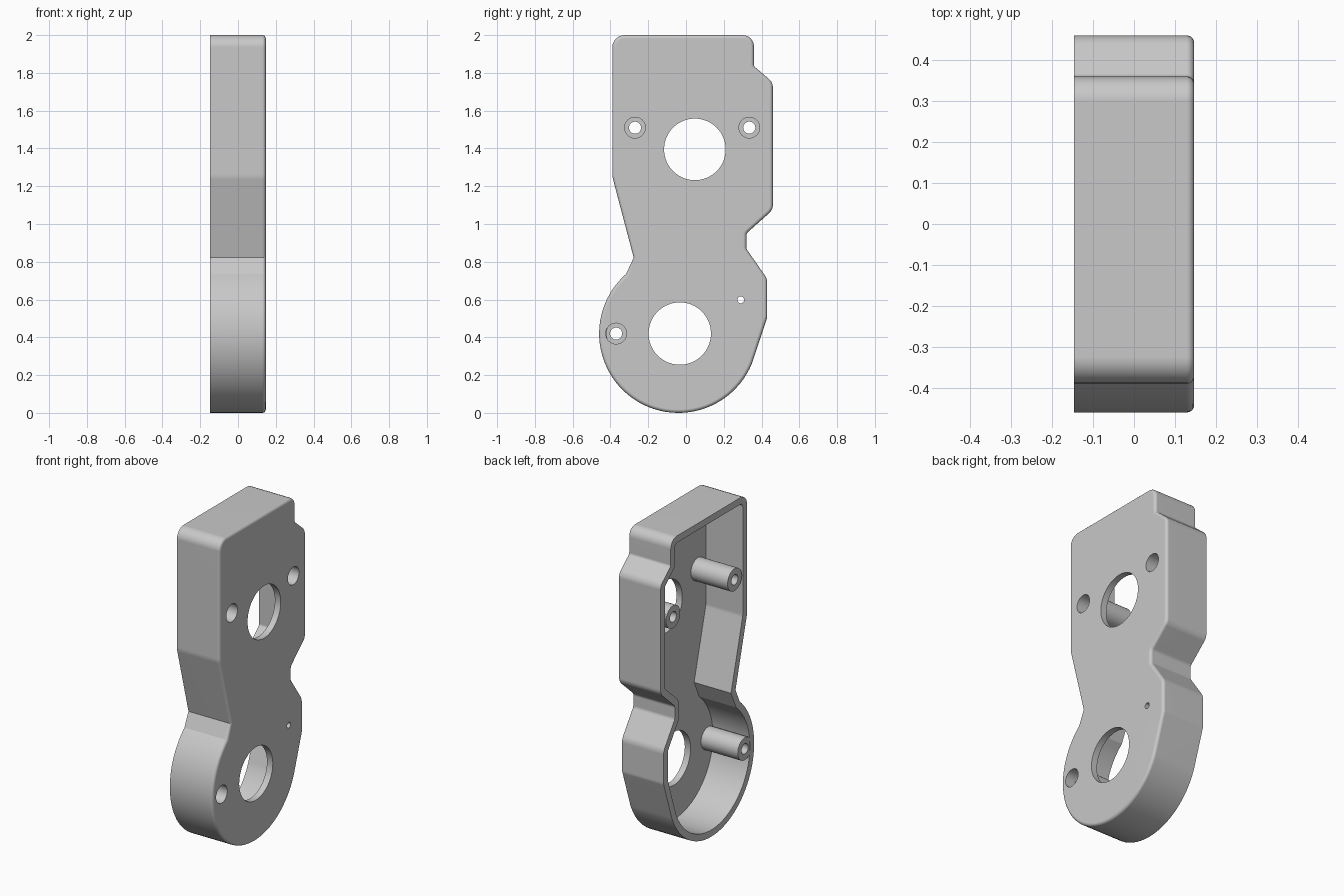
import bpy, bmesh, math
from mathutils import Vector

if "Cube" in bpy.data.objects:
    bpy.data.objects.remove(bpy.data.objects["Cube"], do_unlink=True)

BACK, FRONT = -0.147, 0.147      # open rim and plate face along x
WALL, FLOOR, EDGE = 0.042, 0.107, 0.018

grey = bpy.data.materials.new("plain grey")
grey.use_nodes = True
colour = (0.58, 0.58, 0.58, 1)
grey.diffuse_color = colour
grey.node_tree.nodes["Principled BSDF"].inputs["Base Color"].default_value = colour


def make_object(name, bm):
    bmesh.ops.recalc_face_normals(bm, faces=bm.faces)
    mesh = bpy.data.meshes.new(name)
    bm.to_mesh(mesh)
    bm.free()
    mesh.materials.append(grey)
    obj = bpy.data.objects.new(name, mesh)
    bpy.context.collection.objects.link(obj)
    return obj


def smooth(obj):
    bpy.ops.object.select_all(action='DESELECT')
    obj.select_set(True)
    bpy.context.view_layer.objects.active = obj
    bpy.ops.object.shade_smooth_by_angle(angle=math.radians(21))
    mod = obj.modifiers.new("weighted normals", 'WEIGHTED_NORMAL')
    mod.keep_sharp = True


def fillet(prev, corner, nxt, radius, steps=6):
    """Points of a round corner; a zero radius keeps it sharp."""
    p, c, n = Vector(prev), Vector(corner), Vector(nxt)
    if radius == 0:
        return [c]
    a, b = (p - c).normalized(), (n - c).normalized()
    half = a.angle(b) / 2
    centre = c + (a + b).normalized() * radius / math.sin(half)
    start = c + a * radius / math.tan(half) - centre
    sweep = math.pi - 2 * half
    if a.x * b.y - a.y * b.x > 0:
        sweep = -sweep
    pts = []
    for i in range(steps + 1):
        t = sweep * i / steps
        pts.append(centre + Vector((start.x * math.cos(t) - start.y * math.sin(t),
                                    start.x * math.sin(t) + start.y * math.cos(t))))
    return pts


def inset(pts, d):
    """Move a counter-clockwise outline inward by d."""
    out = []
    for i, p in enumerate(pts):
        u = (p - pts[i - 1]).normalized()
        v = (pts[(i + 1) % len(pts)] - p).normalized()
        n1, n2 = Vector((-u.y, u.x)), Vector((-v.y, v.x))
        out.append(p + (n1 + n2) * d / (1 + n1.dot(n2)))
    return out


# Outline in y, z with a corner radius each
left_side = [(0.36, 2, 0.06), (-0.39, 2, 0.065), (-0.39, 1.25, 0.12), (-0.277, 0.822, 0)]
right_side = [(0.43, 0.505, 0.06), (0.43, 0.71, 0.07), (0.32, 0.868, 0.03),
              (0.32, 0.95, 0.03), (0.46, 1.075, 0.06), (0.46, 1.75, 0.06),
              (0.36, 1.835, 0.02)]
arc = []
for i in range(49):
    t = math.radians(131.2 + (338.4 - 131.2) * i / 48)
    arc.append(Vector((-0.04 + 0.42 * math.cos(t), 0.42 + 0.42 * math.sin(t))))


def round_chain(chain, before, after):
    ends = [before] + [c[:2] for c in chain] + [after]
    pts = []
    for i, c in enumerate(chain):
        pts += fillet(ends[i], c[:2], ends[i + 2], c[2])
    return pts


outline = (round_chain(left_side, right_side[-1][:2], arc[0]) + arc
           + round_chain(right_side, arc[-1], left_side[0][:2]))

# Housing shell: inner floor, inner wall, rim, outer wall, rounded front edge
bm = bmesh.new()
levels = [(FLOOR, WALL), (BACK, WALL), (BACK, 0)]
for i in range(6):
    t = math.radians(90 * i / 5)
    levels.append((FRONT - EDGE + EDGE * math.sin(t), EDGE * (1 - math.cos(t))))
rings = [[bm.verts.new((x, p.x, p.y)) for p in inset(outline, d)] for x, d in levels]
for r1, r2 in zip(rings, rings[1:]):
    for i in range(len(r1)):
        bm.faces.new((r1[i - 1], r1[i], r2[i], r2[i - 1]))
bm.faces.new(rings[0])
bm.faces.new(rings[-1])
housing = make_object("housing_shell", bm)

# Cutter for every hole in the plate: y, z, radius
bosses = {"upper_front_boss": (-0.27, 1.51), "upper_back_boss": (0.335, 1.51),
          "lower_boss": (-0.37, 0.42)}
BORE, SCREW, BOSS = 0.055, 0.032, 0.07
holes = [(0.047, 1.395, 0.163), (-0.033, 0.42, 0.165), (0.29, 0.598, 0.018)]
holes += [(y, z, BORE) for y, z in bosses.values()]
bm = bmesh.new()
for y, z, r in holes:
    n = 64 if r > 0.1 else 32
    ends = [[bm.verts.new((x, y + r * math.cos(math.tau * i / n),
                           z + r * math.sin(math.tau * i / n))) for i in range(n)]
            for x in (0.08, 0.2)]
    for i in range(n):
        bm.faces.new((ends[0][i - 1], ends[0][i], ends[1][i], ends[1][i - 1]))
    bm.faces.new(ends[0])
    bm.faces.new(ends[1])
cutter = make_object("hole_cutter", bm)
cutter.hide_render = True

cut = housing.modifiers.new("holes", 'BOOLEAN')
cut.operation, cut.solver, cut.object = 'DIFFERENCE', 'EXACT', cutter
bpy.ops.object.select_all(action='DESELECT')
housing.select_set(True)
bpy.context.view_layer.objects.active = housing
bpy.ops.object.modifier_apply(modifier=cut.name)
bpy.data.objects.remove(cutter, do_unlink=True)
smooth(housing)

# Screw bosses: hollow posts with a wide bore from the plate side
END, SEAT = BACK + 0.001, -0.02
profile = [(FLOOR, BOSS), (END, BOSS), (END, SCREW), (SEAT, SCREW), (SEAT, BORE), (FLOOR, BORE)]
for name, (y, z) in bosses.items():
    bm = bmesh.new()
    n = 32
    loops = [[bm.verts.new((x, y + r * math.cos(math.tau * i / n),
                            z + r * math.sin(math.tau * i / n))) for i in range(n)]
             for x, r in profile]
    for k in range(len(loops)):
        a, b = loops[k - 1], loops[k]
        for i in range(n):
            bm.faces.new((a[i - 1], a[i], b[i], b[i - 1]))
    smooth(make_object(name, bm))
